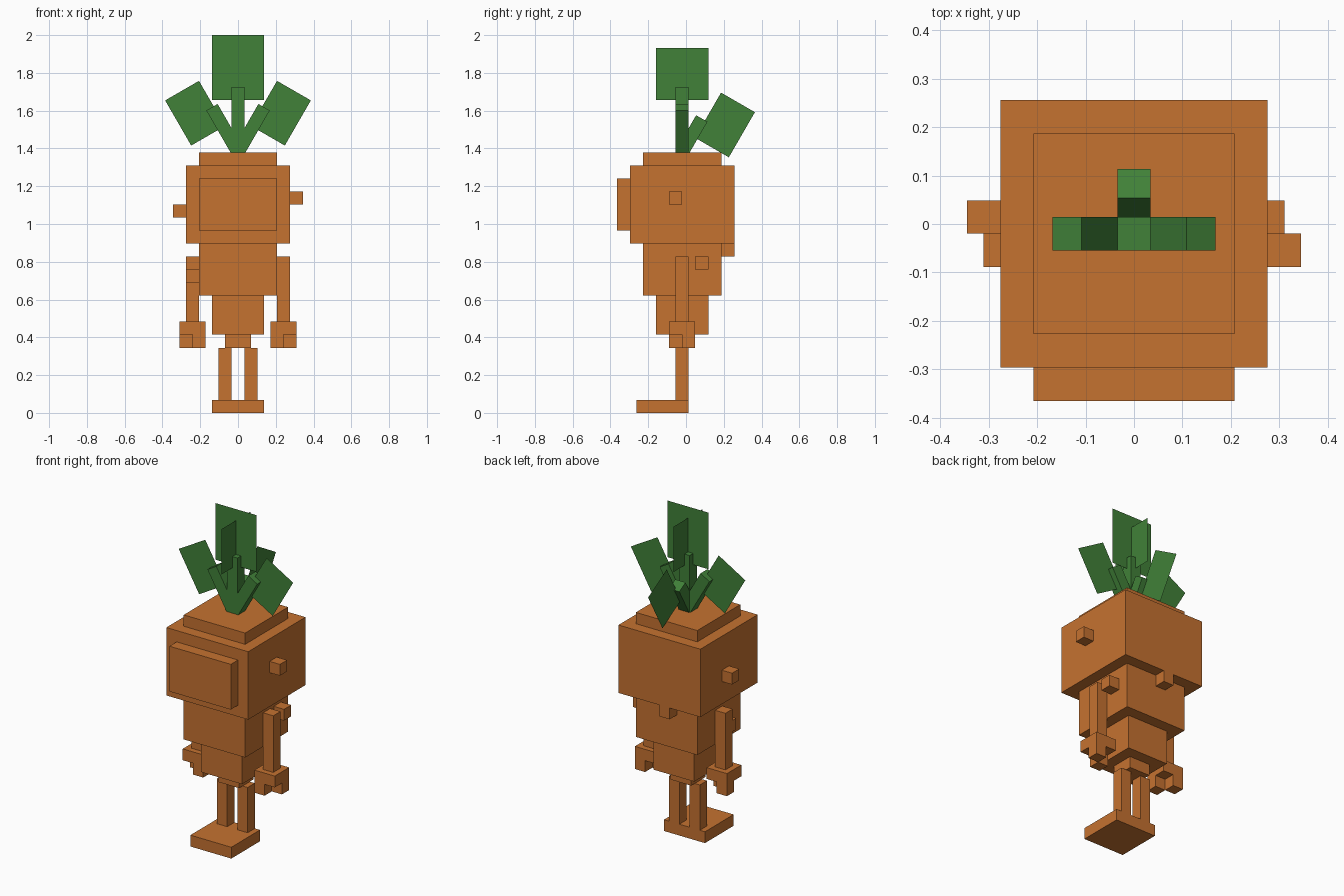
import bpy
from math import radians
from mathutils import Matrix, Vector

# Everything is laid out on a cubic grid of this step
U = 2 / 29
Y_SHIFT = -0.02

cube = bpy.data.objects.get("Cube")
if cube:
    bpy.data.objects.remove(cube, do_unlink=True)


def material(name, rgb):
    mat = bpy.data.materials.new(name)
    mat.use_nodes = True
    color = (*rgb, 1)
    mat.diffuse_color = color
    mat.node_tree.nodes["Principled BSDF"].inputs["Base Color"].default_value = color
    return mat


ORANGE = material("carrot orange", (0.56, 0.168, 0.03))
GREEN = material("leaf green", (0.052, 0.218, 0.04))


def place(name, verts, faces, mat, tilt=None):
    """Make an object from grid-unit points, optionally tilted about the stem root."""
    mesh = bpy.data.meshes.new(name)
    turn = tilt or Matrix.Identity(4)
    points = [(turn @ Vector(v)) * U + Vector((0, Y_SHIFT, 0)) for v in verts]
    mesh.from_pydata(points, [], faces)
    mesh.materials.append(mat)
    obj = bpy.data.objects.new(name, mesh)
    bpy.context.collection.objects.link(obj)
    return obj


def box(name, x, y, z, mat=ORANGE, tilt=None):
    verts = [(a, b, c) for a in sorted(x) for b in sorted(y) for c in sorted(z)]
    faces = [(0, 1, 3, 2), (4, 6, 7, 5), (0, 4, 5, 1),
             (2, 3, 7, 6), (0, 2, 6, 4), (1, 5, 7, 3)]
    return place(name, verts, faces, mat, tilt)


def leaf_xz(name, x, z, tilt=None):
    verts = [(x[0], 0, z[0]), (x[1], 0, z[0]), (x[1], 0, z[1]), (x[0], 0, z[1])]
    return place(name, verts, [(0, 1, 2, 3)], GREEN, tilt)


def leaf_yz(name, y, z, tilt=None):
    verts = [(0, y[0], z[0]), (0, y[1], z[0]), (0, y[1], z[1]), (0, y[0], z[1])]
    return place(name, verts, [(0, 1, 2, 3)], GREEN, tilt)


def tilted(angle, axis):
    root = Matrix.Translation((0, 0, 20))
    return root @ Matrix.Rotation(radians(angle), 4, axis)


# Stacked body, narrowing to the bottom
for name, half, low, high in (("body_tip", 1, 5, 6), ("lower_body", 2, 6, 9),
                              ("upper_body", 3, 9, 13), ("head", 4, 13, 19),
                              ("head_cap", 3, 19, 20)):
    box(name, (-half, half), (-half, half), (low, high))

# Face plate and small root bumps
box("face_plate", (-3, 3), (-5, -4), (14, 18))
box("left_head_bump", (4, 5), (-1, 0), (16, 17))
box("right_head_bump", (-5, -4), (0, 1), (15, 16))
box("back_head_bump", (-1, 0), (3, 4), (12, 13))
box("left_body_bump", (3, 4), (1, 2), (11, 12))
box("right_body_bump", (-4, -3), (-1, 0), (10, 11))

# Legs on one foot slab
box("foot_slab", (-2, 2), (-3.5, 0.5), (0, 1))

for side, s in (("left", 1), ("right", -1)):
    box(side + "_leg", (0.5 * s, 1.5 * s), (-0.5, 0.5), (1, 5))
    # Arm, palm and two diagonal fingers
    box(side + "_arm", (3 * s, 4 * s), (-0.5, 0.5), (7, 12))
    box(side + "_palm", (2.5 * s, 4.5 * s), (-1, 1), (6, 7))
    box(side + "_front_finger", (2.5 * s, 3.5 * s), (-1, 0), (5, 6))
    box(side + "_back_finger", (3.5 * s, 4.5 * s), (0, 1), (5, 6))
    # Side stem and leaf leaning outward
    lean = tilted(30 * s, "Y")
    box(side + "_stem", (-0.5, 0.5), (-0.5, 0.5), (0, 4), GREEN, lean)
    leaf_xz(side + "_leaf", (-0.15 * s, 2.85 * s), (2.25, 6.25), lean)

# Upright stem with two crossed leaves
box("center_stem", (-0.5, 0.5), (-0.5, 0.5), (20, 25), GREEN)
leaf_xz("center_leaf", (-2, 2), (24, 29))
leaf_yz("center_cross_leaf", (-2, 2), (24, 28))

# Back stem and leaf
lean = tilted(-30, "X")
box("back_stem", (-0.5, 0.5), (-0.5, 0.5), (0, 3), GREEN, lean)
leaf_yz("back_leaf", (0.29, 3.29), (1.46, 5.46), lean)
